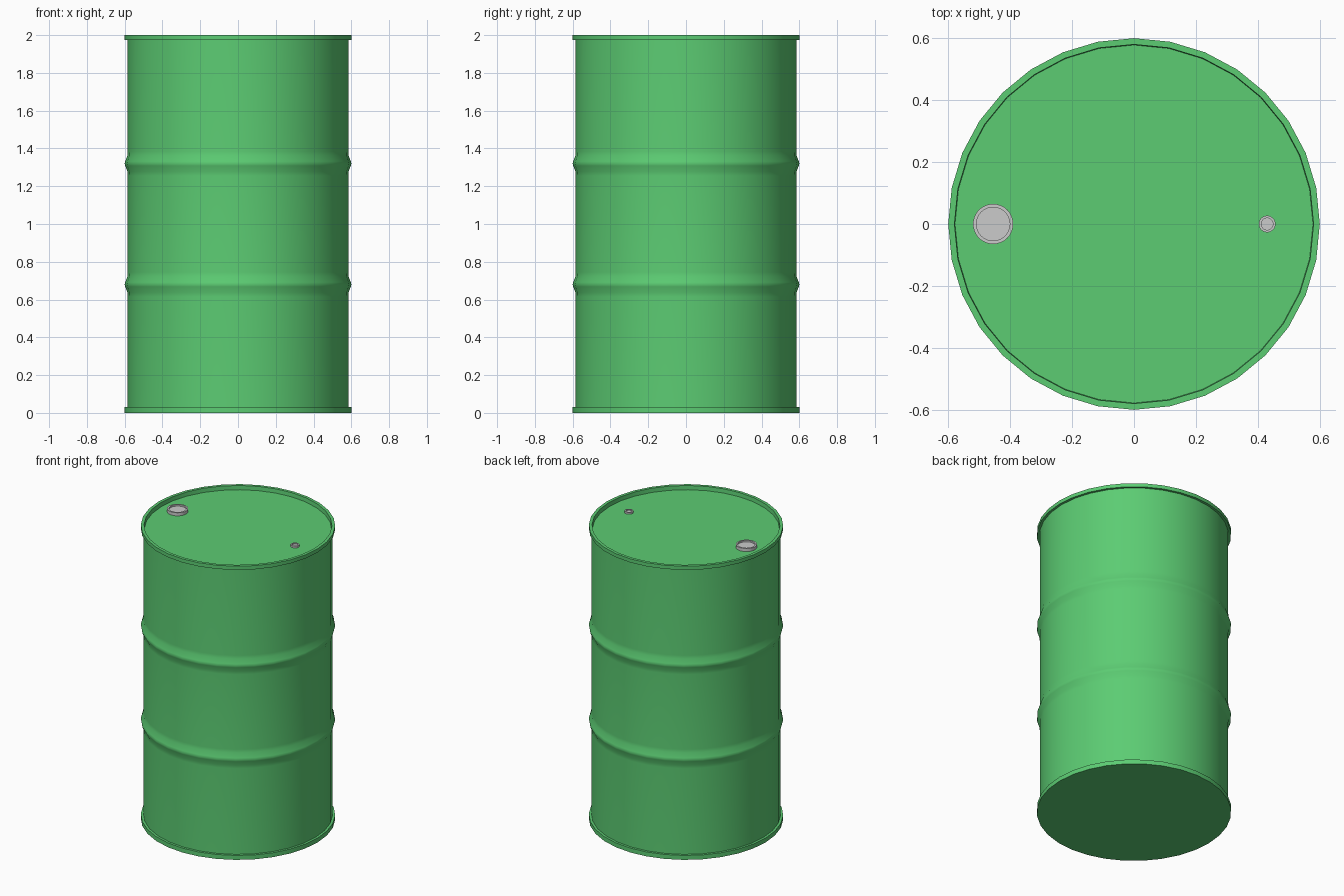
import bpy
import bmesh
import math

if "Cube" in bpy.data.objects:
    bpy.data.objects.remove(bpy.data.objects["Cube"])


def lathe(name, profile, segments, centre=(0, 0), material=None):
    """Spin a (radius, z) profile around z and close both ends with flat faces."""
    bm = bmesh.new()
    rings = []
    for r, z in profile:
        rings.append([bm.verts.new((centre[0] + r * math.cos(2 * math.pi * i / segments),
                                    centre[1] + r * math.sin(2 * math.pi * i / segments), z))
                      for i in range(segments)])
    for low, high in zip(rings, rings[1:]):
        for i in range(segments):
            j = (i + 1) % segments
            bm.faces.new((low[i], low[j], high[j], high[i]))
    bm.faces.new(rings[0][::-1])
    bm.faces.new(rings[-1])
    bmesh.ops.recalc_face_normals(bm, faces=bm.faces)
    mesh = bpy.data.meshes.new(name)
    bm.to_mesh(mesh)
    bm.free()
    obj = bpy.data.objects.new(name, mesh)
    bpy.context.collection.objects.link(obj)
    if material:
        mesh.materials.append(material)
    bpy.ops.object.select_all(action='DESELECT')
    obj.select_set(True)
    bpy.context.view_layer.objects.active = obj
    bpy.ops.object.shade_smooth_by_angle(angle=math.radians(35))
    return obj


green = bpy.data.materials.new("green_paint")
green.diffuse_color = (0.107, 0.604, 0.171, 1)
green.use_nodes = True
green.node_tree.nodes["Principled BSDF"].inputs["Base Color"].default_value = green.diffuse_color

BODY, RIM, LID = 0.584, 0.60, 1.972


def rib(z):
    """Rolled hoop around the body at height z."""
    return [(BODY, z - 0.065), (BODY + 0.001, z - 0.043), (RIM - 0.003, z - 0.012),
            (RIM, z), (RIM - 0.003, z + 0.012), (BODY + 0.001, z + 0.043), (BODY, z + 0.065)]


# Drum shell: bottom rim, two ribs, top rim and recessed lid
lathe("drum_body",
      [(RIM, 0), (RIM, 0.03), (BODY, 0.03)]
      + rib(0.68) + rib(1.32)
      + [(BODY, 1.975), (RIM, 1.975), (RIM, 2.0), (0.58, 2.0), (0.578, LID)],
      32, material=green)


def bung(name, x, radius, inner, top, dip):
    """Round plug with a raised lip and a sunken centre."""
    lathe(name, [(radius, LID - 0.005), (radius, top), (inner, top), (inner, top - dip)],
          32, centre=(x, 0))


# Plugs on the lid
bung("large_bung", -0.455, 0.065, 0.054, 1.993, 0.01)
bung("small_bung", 0.43, 0.027, 0.019, 1.984, 0.006)
